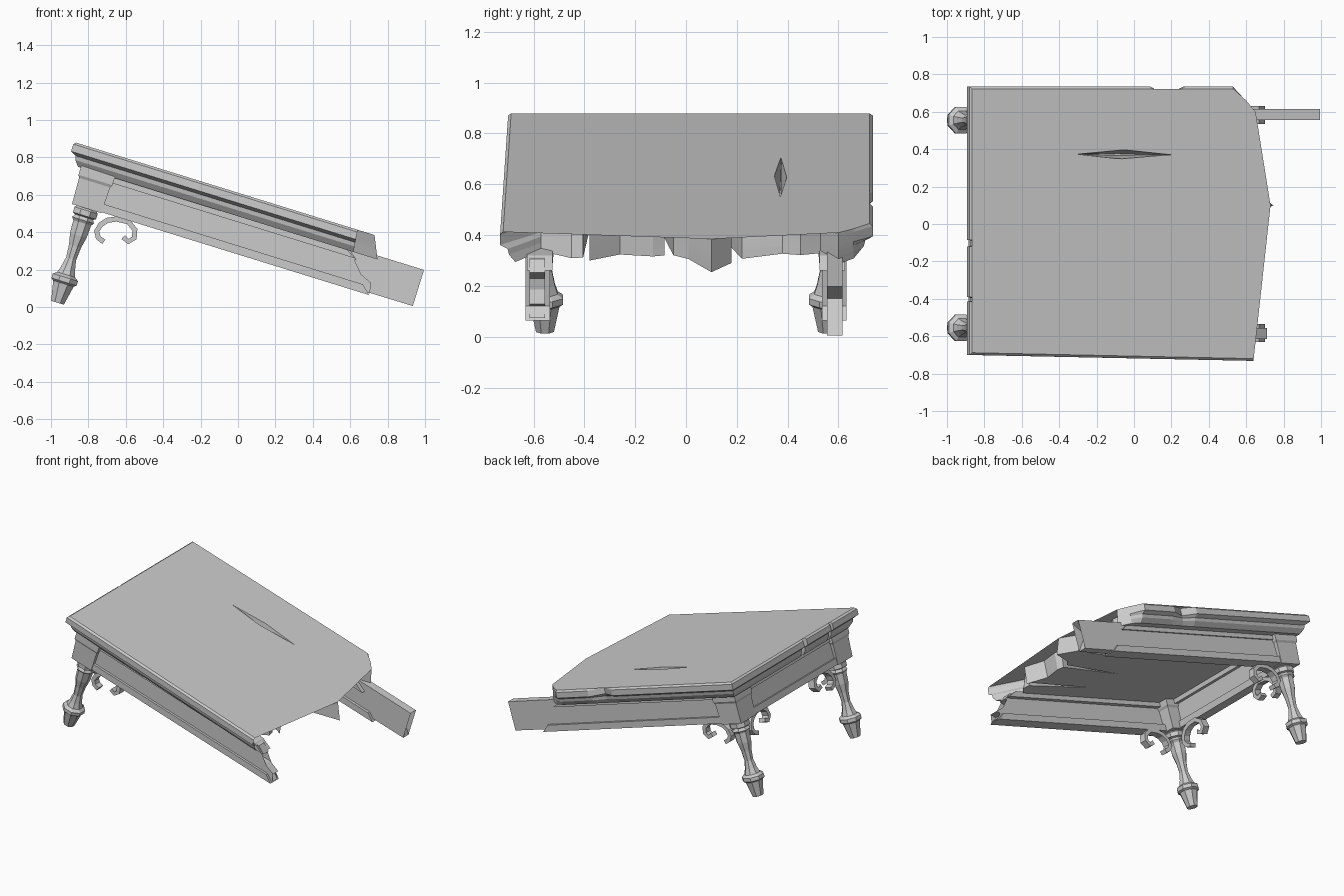
import bpy, bmesh, math, random
from mathutils import Matrix, Vector

random.seed(4)
if "Cube" in bpy.data.objects:
    bpy.data.objects.remove(bpy.data.objects["Cube"])

# One plain grey for the whole table
grey = bpy.data.materials.new("plain_grey")
grey.use_nodes = True
grey.diffuse_color = (0.6, 0.6, 0.6, 1)
grey.node_tree.nodes["Principled BSDF"].inputs["Base Color"].default_value = grey.diffuse_color

# Parts are built level, with the high end at u = 0 and the top at w = 0, then tilted
ANGLE = math.radians(17.2)
HIGH_X, HIGH_Z = -0.877, 0.882
TILT = Matrix.Translation((HIGH_X, 0, HIGH_Z)) @ Matrix.Rotation(ANGLE, 4, "Y")
LEG_U, LEG_Y = 0.17, 0.555


def loft(name, rings):
    """Skin closed rings of equal length and cap both ends."""
    bm = bmesh.new()
    loops = [[bm.verts.new(p) for p in ring] for ring in rings]
    n = len(loops[0])
    for a, b in zip(loops, loops[1:]):
        for i in range(n):
            j = (i + 1) % n
            bm.faces.new((a[i], a[j], b[j], b[i]))
    caps = [bm.faces.new(loops[0][::-1]), bm.faces.new(loops[-1])]
    bmesh.ops.triangulate(bm, faces=caps, ngon_method="EAR_CLIP")
    bmesh.ops.recalc_face_normals(bm, faces=bm.faces[:])
    mesh = bpy.data.meshes.new(name)
    bm.to_mesh(mesh)
    bm.free()
    ob = bpy.data.objects.new(name, mesh)
    ob.matrix_world = TILT
    mesh.materials.append(grey)
    bpy.context.collection.objects.link(ob)
    return ob


def board(name, outline, y0, y1):
    """Side outline (u, w) extruded across the table."""
    return loft(name, [[(u, y, w) for u, w in outline] for y in (y0, y1)])


def box(name, u0, u1, y0, y1, w0, w1):
    return board(name, [(u0, w0), (u1, w0), (u1, w1), (u0, w1)], y0, y1)


# Tabletop: outline seen from above, with splintered low end
OUTLINE = [
    (-.877, .735), (.09, .735), (.18, .685), (.28, .735), (.53, .735),
    (.60, .66), (.65, .60), (.53, .53), (.56, .45), (.52, .38), (.55, .22),
    (.30, .13), (.61, .18), (.73, .10), (.60, .01), (.53, -.05),
    (.06, -.13), (.55, -.085), (.57, -.13), (.55, -.26), (.62, -.38),
    (.54, -.36), (.11, -.37), (.54, -.405), (.55, -.45), (.46, -.57),
    (.64, -.735), (-.877, -.70), (-.877, -.415), (-.81, -.405),
    (-.877, -.39), (-.877, -.12), (-.75, -.10), (-.877, -.085)]
LEVELS = [(0, .012), (-.012, 0), (-.052, 0), (-.068, .03), (-.09, .035), (-.12, .06)]
lean = [random.uniform(0, .07) if x > .45 else 0 for x, y in OUTLINE]
rings = []
for w, inset in LEVELS:
    ring = []
    for (x, y), push in zip(OUTLINE, lean):
        u = (x - HIGH_X) / math.cos(ANGLE)
        low = -.70 - .02 * u + inset
        ring.append((max(u, inset) + push * w / LEVELS[-1][0],
                     min(max(y, low), .735 - inset), w))
    rings.append(ring)
top = loft("tabletop", rings)

# Split along the grain in the top
diamond = [(.57, .375), (.85, .40), (1.15, .37), (.85, .345)]
cutter = loft("crack_cutter", [
    [(u, y, .02) for u, y in diamond],
    [(.86 + (u - .86) * .6, .37 + (y - .37) * .2, -.09) for u, y in diamond]])
cutter.hide_render = True
cutter.hide_viewport = True
cutter.display_type = "WIRE"
cut = top.modifiers.new("crack", "BOOLEAN")
cut.object = cutter
cut.operation = "DIFFERENCE"
cut.solver = "EXACT"

# Side aprons with snapped ends
board("front_apron", [(.15, -.31), (.15, -.11), (1.58, -.115), (1.63, -.155),
                      (1.50, -.22), (1.66, -.215), (1.74, -.25), (1.70, -.27),
                      (1.75, -.305)], -.615, -.555)
board("back_apron", [(.15, -.31), (.15, -.10), (1.99, -.10), (1.90, -.177),
                     (1.99, -.302)], .555, .615)
box("end_apron", .105, .165, -.5, .5, -.31, -.11)

# Bead mouldings along the bottom of the aprons, and inner ledges
for side, name in ((-1, "front"), (1, "back")):
    bead = [(.2, -.27), (1.70, -.27), (1.75, -.315), (.2, -.315)]
    board(name + "_bead", bead, side * .535, side * .632)
    ledge = [(.2, -.11), (1.55, -.11), (1.62, -.15), (.2, -.15)]
    board(name + "_ledge", ledge, side * .525, side * .625)
box("end_bead", .09, .185, -.5, .5, -.315, -.27)
box("end_ledge", .095, .195, -.5, .5, -.15, -.11)

# Leg silhouette: height and radius
LEG = [(-.315, .055), (-.33, .07), (-.36, .07), (-.367, .055), (-.385, .066),
       (-.40, .054), (-.47, .05), (-.53, .036), (-.60, .030), (-.655, .042),
       (-.69, .054), (-.705, .076), (-.73, .076), (-.74, .062), (-.847, .038)]
# Scroll bracket path: distance from the leg and height
SCROLL = [(.14, -.463), (.105, -.45), (.087, -.42), (.097, -.38), (.125, -.347),
          (.17, -.326), (.235, -.322), (.28, -.352), (.29, -.395),
          (.265, -.423), (.232, -.408)]


def scroll(name, y, du, dy):
    """Flat ribbon following the scroll path in direction (du, dy)."""
    rings = []
    for i, (a, w) in enumerate(SCROLL):
        before, after = SCROLL[max(i - 1, 0)], SCROLL[min(i + 1, len(SCROLL) - 1)]
        t = Vector((after[0] - before[0], after[1] - before[1])).normalized() * .014
        ring = []
        for side, half in ((-1, -.025), (1, -.025), (1, .025), (-1, .025)):
            d = a - t.y * side
            ring.append((LEG_U + du * d + abs(dy) * half,
                         y + dy * d + abs(du) * half, w + t.x * side))
        rings.append(ring)
    loft(name, rings)


# Corner block, turned leg and two scrolls at each surviving corner
for side, name in ((-1, "front"), (1, "back")):
    y = side * LEG_Y
    loft(name + "_corner_block", [
        [(LEG_U + i * r, y + j * r, w) for i, j in ((-1, -1), (1, -1), (1, 1), (-1, 1))]
        for w, r in ((-.10, .095), (-.16, .095), (-.175, .087), (-.32, .082))])
    loft(name + "_leg", [
        [(LEG_U + r * math.cos(k * math.pi / 4 + .39),
          y + r * math.sin(k * math.pi / 4 + .39), w) for k in range(8)]
        for w, r in LEG])
    scroll(name + "_side_scroll", y, 1, 0)
    scroll(name + "_end_scroll", y, 0, -side)
